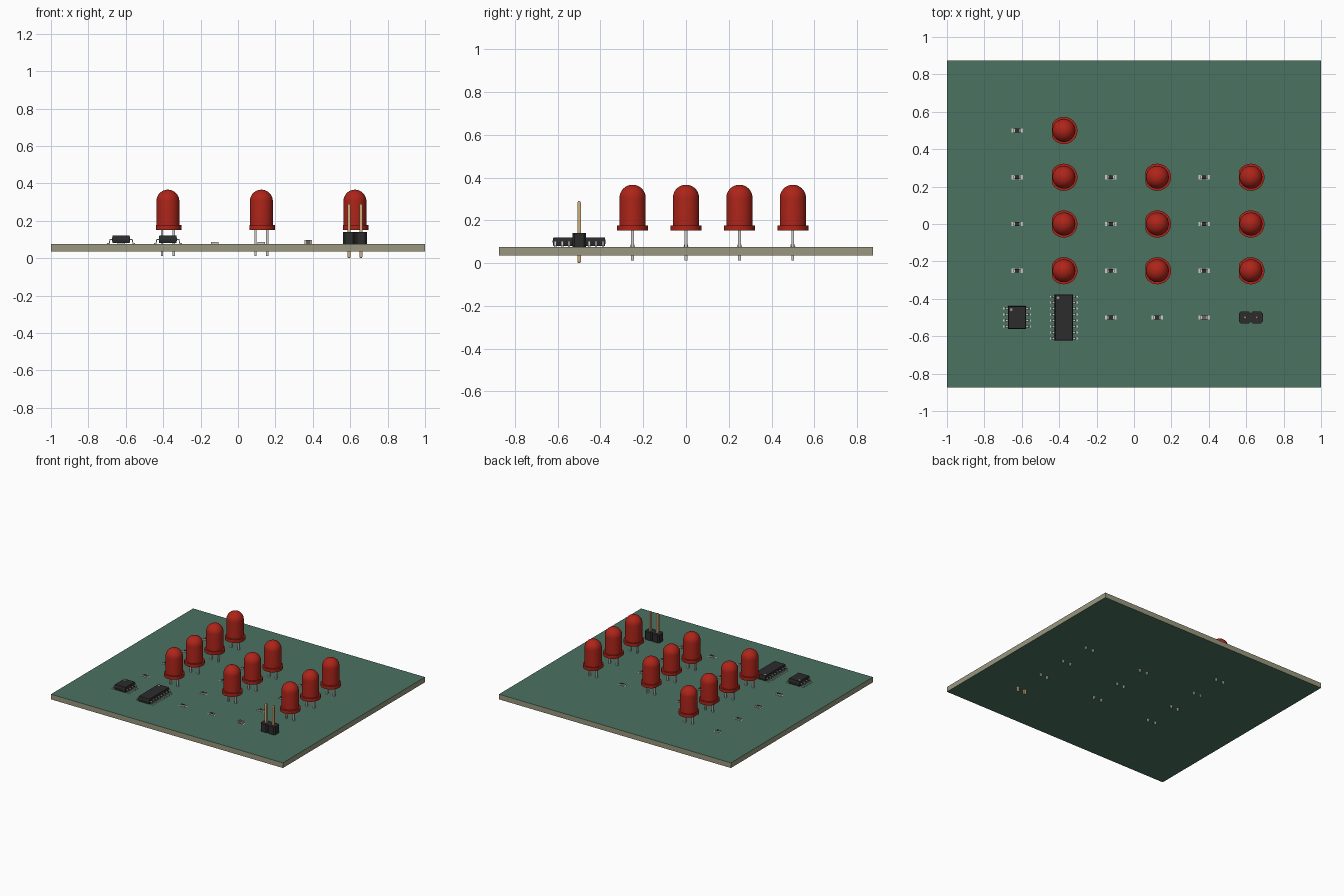
import bpy, bmesh, math
from mathutils import Vector, Matrix

if "Cube" in bpy.data.objects:
    bpy.data.objects.remove(bpy.data.objects["Cube"])

MM = 0.025          # one millimetre in model units
TOP = 0.076         # upper face of the board


def mat(name, *rgb):
    m = bpy.data.materials.new(name)
    m.diffuse_color = (*rgb, 1)
    m.use_nodes = True
    m.node_tree.nodes["Principled BSDF"].inputs["Base Color"].default_value = m.diffuse_color
    return m


GREEN = mat("solder_mask", 0.07, 0.17, 0.12)
EDGE = mat("laminate_edge", 0.32, 0.31, 0.21)
RED = mat("red_lens", 0.42, 0.018, 0.01)
BLACK = mat("black_plastic", 0.025, 0.025, 0.027)
SILVER = mat("silver_metal", 0.6, 0.6, 0.57)
GOLD = mat("gold_metal", 0.62, 0.42, 0.2)
CERAMIC = mat("ceramic", 0.75, 0.75, 0.72)
BROWN = mat("capacitor_body", 0.15, 0.12, 0.1)
DOT = mat("pin_one_mark", 0.3, 0.3, 0.3)


def make_mesh(name, bm, *mats, scale=MM):
    bmesh.ops.scale(bm, vec=(scale,) * 3, verts=bm.verts)
    bmesh.ops.recalc_face_normals(bm, faces=bm.faces)
    me = bpy.data.meshes.new(name)
    bm.to_mesh(me)
    bm.free()
    for m in mats:
        me.materials.append(m)
    return me


def place(name, me, x, y, z=TOP):
    ob = bpy.data.objects.new(name, me)
    ob.location = (x, y, z)
    bpy.context.collection.objects.link(ob)
    return ob


def loft(bm, rings):
    """Skin a stack of equal-count point rings and cap both ends."""
    vs = [[bm.verts.new(p) for p in r] for r in rings]
    n = len(vs[0])
    for a, b in zip(vs, vs[1:]):
        for i in range(n):
            bm.faces.new((a[i], a[(i + 1) % n], b[(i + 1) % n], b[i]))
    bm.faces.new(vs[0][::-1])
    bm.faces.new(vs[-1])


def rect(x, y, w, d, z):
    return [(x + sx * w / 2, y + sy * d / 2, z)
            for sx, sy in ((-1, -1), (1, -1), (1, 1), (-1, 1))]


def box(bm, x, y, z0, z1, w, d):
    loft(bm, [rect(x, y, w, d, z0), rect(x, y, w, d, z1)])


def circle(r, z, n=40, x=0, y=0, flat=-99):
    return [(max(flat, x + r * math.cos(2 * math.pi * i / n)),
             y + r * math.sin(2 * math.pi * i / n), z) for i in range(n)]


# Board: green faces, laminate edges
bm = bmesh.new()
box(bm, 0, 0, -1.6, 0, 80, 70)
board = make_mesh("board", bm, GREEN, EDGE)
for p in board.polygons:
    p.material_index = 0 if abs(p.normal.z) > 0.5 else 1
place("board", board, 0, 0)

# LED lens: flange with one flat side, cylinder and dome (mm)
bm = bmesh.new()
loft(bm, [circle(2.9, 3, flat=-2.5), circle(2.9, 4, flat=-2.5)])
rings = [circle(2.45, 3.5)]
for k in range(12):
    a = math.radians(7.8 * k)
    rings.append(circle(2.45 * math.cos(a), 9.15 + 2.45 * math.sin(a)))
loft(bm, rings)
lens = make_mesh("led_lens", bm, RED)

# LED legs
bm = bmesh.new()
for s in (-1, 1):
    box(bm, s * 1.27, 0, -2.54, 3.2, 0.5, 0.5)
legs = make_mesh("led_legs", bm, SILVER)


def chip(name, height, body_mat, top_mat):
    """Meshes of a small two-ended chip part: body, top coat, end caps, pads."""
    b = bmesh.new()
    box(b, 0, 0, 0.03, height - 0.03, 1.5, 0.76)
    t = bmesh.new()
    box(t, 0, 0, height - 0.03, height, 1.0, 0.76)
    e = bmesh.new()
    for s in (-1, 1):
        box(e, s * 0.65, 0, 0, height, 0.3, 0.8)
        box(e, s * 0.82, 0, -0.01, 0.03, 0.8, 0.9)
    return [("body", make_mesh(name + "_body", b, body_mat)),
            ("top", make_mesh(name + "_top", t, top_mat)),
            ("terminals", make_mesh(name + "_terminals", e, SILVER))]


resistor = chip("resistor", 0.45, CERAMIC, BLACK)
capacitor = chip("capacitor", 0.8, BROWN, BROWN)


def place_chip(name, parts, x, y):
    for part, me in parts:
        place(f"{name}_{part}", me, x, y)


# Grid of LEDs, each with a resistor on its left
for x, rows in ((-0.375, (0.5, 0.25, 0, -0.25)),
                (0.125, (0.25, 0, -0.25)), (0.625, (0.25, 0, -0.25))):
    for y in rows:
        ob = place("led_lens", lens, x, y)
        place("led_legs", legs, x, y)
        place_chip("resistor", resistor, x - 0.25, y)
bpy.context.view_layer.objects.active = ob
ob.select_set(True)
bpy.ops.object.shade_smooth_by_angle(angle=math.radians(35))

# Lower row of chip parts
for x in (-0.125, 0.125):
    place_chip("resistor", resistor, x, -0.5)
place_chip("capacitor", capacitor, 0.375, -0.5)


def gull_chip(name, x, y, length, per_side):
    """Bevelled package with bent leads on both long sides."""
    b = bmesh.new()
    loft(b, [rect(0, 0, 3.9 - c, length - c, z)
             for c, z in ((0.25, 0.15), (0, 0.85), (0, 1.05), (0.25, 1.75))])
    place(name + "_body", make_mesh(name + "_body", b, BLACK), x, y)
    # pin one mark
    d = bmesh.new()
    px, py = -1.25, length / 2 - 0.75
    loft(d, [circle(0.3, z, 20, px, py) for z in (1.7, 1.765)])
    place(name + "_mark", make_mesh(name + "_mark", d, DOT), x, y)
    # leads: bent strip profile swept along y
    prof = [(1.85, 0.85), (2.3, 0.85), (2.45, 0.1), (3.0, 0.0),
            (3.0, 0.2), (2.6, 0.25), (2.45, 1.05), (1.85, 1.05)]
    prof[2:4] = [(2.45, 0.0), (3.0, 0.0)]
    e = bmesh.new()
    for s in (-1, 1):
        for i in range(per_side):
            ly = (i - (per_side - 1) / 2) * 1.27
            loft(e, [[(s * u, ly + w, v) for u, v in prof] for w in (-0.21, 0.21)])
    place(name + "_leads", make_mesh(name + "_leads", e, SILVER), x, y)


gull_chip("small_chip", -0.625, -0.5, 4.9, 4)
gull_chip("large_chip", -0.375, -0.5, 9.9, 8)

# Pin header: two chamfered blocks with tapered square pins
b, p = bmesh.new(), bmesh.new()
h, c = 1.27, 0.87
for s in (-1, 1):
    ox = s * 1.27
    octo = [(-h, -c), (-c, -h), (c, -h), (h, -c), (h, c), (c, h), (-c, h), (-h, c)]
    loft(b, [[(ox + u, v, z) for u, v in octo] for z in (0, 2.54)])
    loft(p, [rect(ox, 0, w, w, z)
             for w, z in ((0.34, -3.04), (0.64, -2.8), (0.64, 8.3), (0.34, 8.54))])
place("header_block", make_mesh("header_block", b, BLACK), 0.625, -0.5)
place("header_pins", make_mesh("header_pins", p, GOLD), 0.625, -0.5)
